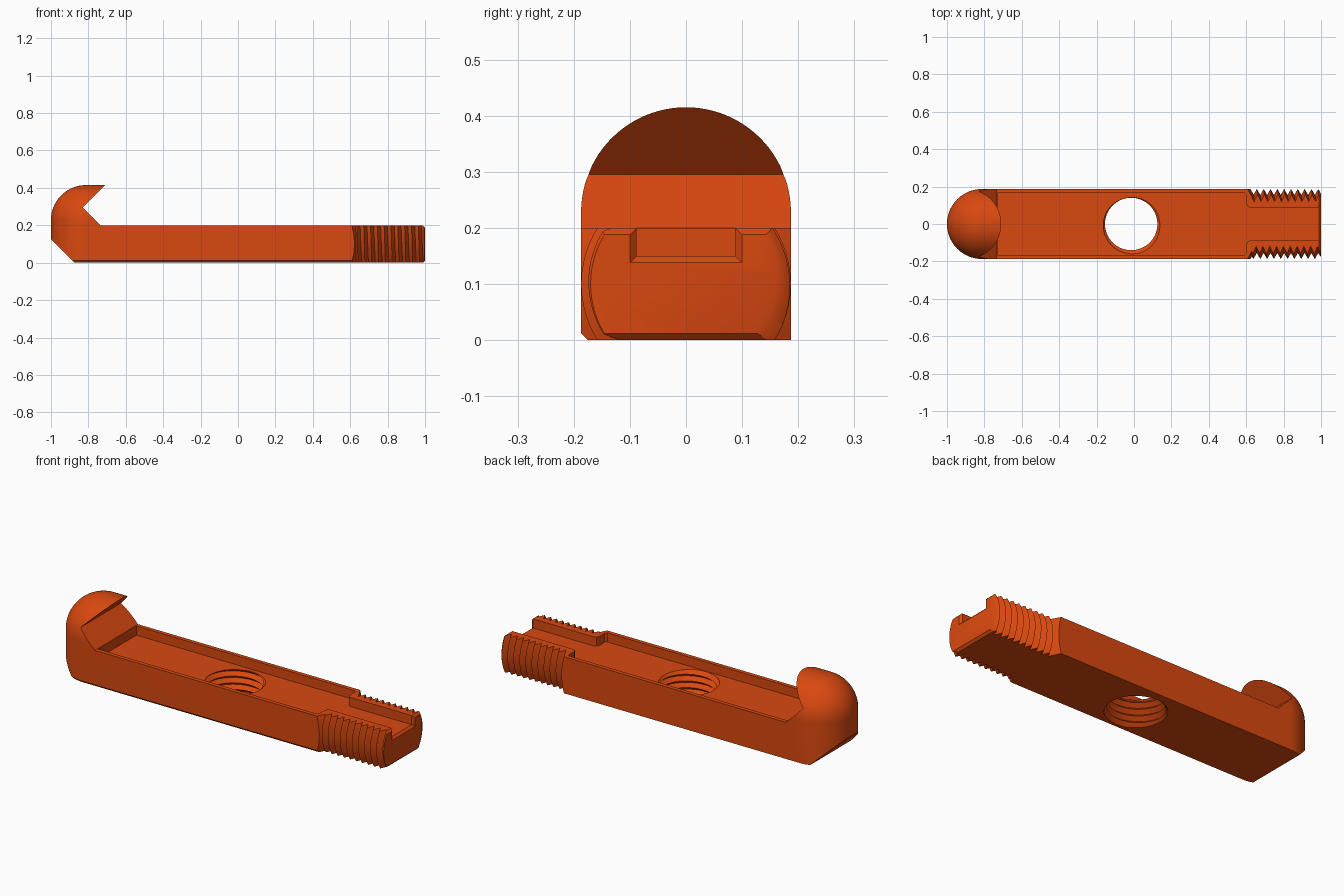
import bpy, bmesh
from math import sin, cos, pi, tau
from mathutils import Matrix

if "Cube" in bpy.data.objects:
    bpy.data.objects.remove(bpy.data.objects["Cube"])

HALF = 0.187       # half width of the bar, radius of its rounded end
TOP = 0.2          # top of the bar
AXIS = 0.1         # height of the thread axis
DOME = 0.228       # centre height of the domed hook
TURN = Matrix.Rotation(pi / 2, 4, 'Y')     # z axis to x axis


def finish(name, bm):
    bmesh.ops.recalc_face_normals(bm, faces=bm.faces[:])
    mesh = bpy.data.meshes.new(name)
    bm.to_mesh(mesh)
    bm.free()
    obj = bpy.data.objects.new(name, mesh)
    bpy.context.scene.collection.objects.link(obj)
    return obj


def loft(name, sections):
    """Skin matching closed sections and cap both ends."""
    bm = bmesh.new()
    rings = [[bm.verts.new(p) for p in s] for s in sections]
    n = len(rings[0])
    for a, b in zip(rings, rings[1:]):
        for i in range(n):
            j = (i + 1) % n
            bm.faces.new((a[i], a[j], b[j], b[i]))
    bm.faces.new(rings[0])
    bm.faces.new(rings[-1])
    return finish(name, bm)


def cone(name, x1, r1, x2, r2):
    bm = bmesh.new()
    place = Matrix.Translation(((x1 + x2) / 2, 0, AXIS)) @ TURN
    bmesh.ops.create_cone(bm, cap_ends=True, segments=96, radius1=r1,
                          radius2=r2, depth=x2 - x1, matrix=place)
    return finish(name, bm)


def screw(name, place, root, crest, pitch, turns, sides=64):
    """Closed helical V thread along local z."""
    bm = bmesh.new()
    rows = 2 * turns

    def add(row, col):
        a = tau * col / sides
        r = crest if row % 2 else root
        return bm.verts.new((r * cos(a), r * sin(a), pitch / 2 * row + pitch * col / sides))

    grid = [[add(r, c) for c in range(sides)] for r in range(rows + 1)]
    grid += [[add(rows + 1, 0)], [add(rows + 2, 0)]]

    # the seam joins each row to the one a full turn further on
    def at(row, col):
        return grid[row][col] if col < sides else grid[row + 2][0]

    for r in range(rows):
        for c in range(sides):
            bm.faces.new((at(r, c), at(r, c + 1), at(r + 1, c + 1), at(r + 1, c)))
    for r, z in ((0, -pitch), (rows, pitch * (turns + 2))):
        loop = grid[r][:sides] + [grid[r + 2][0], grid[r + 1][0]]
        tip = bm.verts.new((0, 0, z))
        for i, v in enumerate(loop):
            bm.faces.new((v, loop[(i + 1) % len(loop)], tip))
    bm.transform(place)
    return finish(name, bm)


def combine(obj, tool, operation):
    mod = obj.modifiers.new("combine", 'BOOLEAN')
    mod.operation = operation
    mod.solver = 'EXACT'
    mod.object = tool
    bpy.context.view_layer.update()
    graph = bpy.context.evaluated_depsgraph_get()
    mesh = bpy.data.meshes.new_from_object(obj.evaluated_get(graph))
    obj.modifiers.clear()
    obj.data = mesh
    bpy.data.objects.remove(tool)


# Side outline of the bar with the notched hook
outline = [(-1.05, 0.175), (-0.875, 0), (0.988, 0), (1, 0.012), (1, 0.188),
           (0.988, TOP), (-0.735, TOP), (-0.83, 0.295), (-0.625, 0.5), (-1.05, 0.5)]
body = loft("hooked_clamp_bar", [[(x, y, z) for x, z in outline] for y in (-0.25, 0.25)])


# Rounded hull: domed end, arched top, one bevelled lower edge
def arch(x, w):
    k = w / HALF
    pts = [(x, w * cos(pi * i / 48), DOME + w * sin(pi * i / 48)) for i in range(49)]
    return pts + [(x, -w, 0.012), (x, -w + 0.062 * k, -0.05), (x, w, -0.05)]


stations = []
for i in range(25):
    t = 0.02 + (pi / 2 - 0.02) * i / 24
    stations.append(arch(HALF - 1 - HALF * cos(t), HALF * sin(t)))
stations.append(arch(1.1, HALF))
combine(body, loft("hull", stations), 'INTERSECT')

# Threaded end with a conical shoulder and a chamfered tip
pitch = 0.0365
thread = screw("thread", Matrix.Translation((0.52, 0, AXIS)) @ TURN, 0.155, HALF, pitch, 15)
combine(thread, cone("shoulder", -1.2, 3.28, 0.65, 0.14), 'UNION')
combine(body, thread, 'INTERSECT')
combine(body, cone("tip_chamfer", -1.2, 2.37, 1.01, 0.16), 'INTERSECT')

# Recess in the top that narrows to a slot through the threaded end
half_plan = [(-0.73, 0.165), (0.59, 0.165), (0.6, 0.155), (0.6, 0.108),
             (0.606, 0.094), (0.62, 0.088), (1.1, 0.088)]
plan = half_plan + [(x, -y) for x, y in reversed(half_plan)]
combine(body, loft("recess", [[(x, y, z) for x, y in plan] for z in (0.15, 0.23)]),
        'DIFFERENCE')
flare = []
for x, w, z in ((0.98, 0.08, 0.158), (1.02, 0.12, 0.118)):
    flare.append([(x, -w, z), (x, w, z), (x, w, 0.24), (x, -w, 0.24)])
combine(body, loft("slot_flare", flare), 'DIFFERENCE')

# Threaded hole through the floor
hole = screw("hole", Matrix.Translation((-0.015, 0, -0.08)), 0.14, 0.162, pitch, 8)
combine(body, hole, 'DIFFERENCE')

# Colour and shading
orange = bpy.data.materials.new("burnt_orange")
orange.use_nodes = True
colour = (0.694, 0.065, 0.005, 1)
orange.diffuse_color = colour
orange.node_tree.nodes["Principled BSDF"].inputs["Base Color"].default_value = colour
body.data.materials.clear()
body.data.materials.append(orange)
for face in body.data.polygons:
    face.material_index = 0
bpy.ops.object.select_all(action='DESELECT')
body.select_set(True)
bpy.context.view_layer.objects.active = body
bpy.ops.object.shade_smooth_by_angle(angle=pi / 6)
